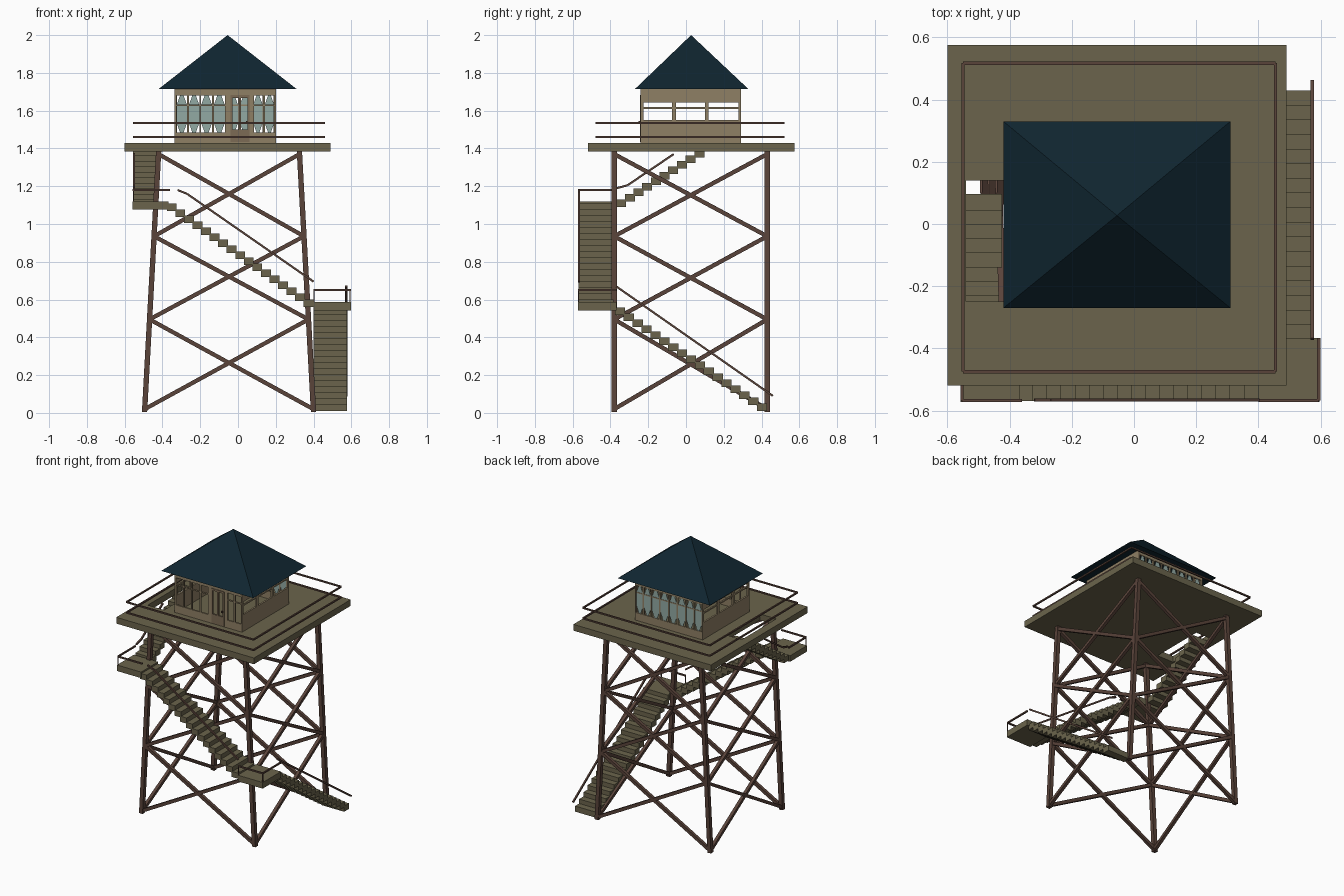
import bpy, bmesh
from mathutils import Vector, Matrix

if "Cube" in bpy.data.objects:
    bpy.data.objects.remove(bpy.data.objects["Cube"])


def material(name, rgb):
    m = bpy.data.materials.new(name)
    m.diffuse_color = (*rgb, 1)
    m.use_nodes = True
    m.node_tree.nodes["Principled BSDF"].inputs["Base Color"].default_value = m.diffuse_color
    return m


WOOD = material("dark brown wood", (0.100, 0.056, 0.042))
PLANK = material("olive planks", (0.145, 0.127, 0.072))
WALL = material("tan wall", (0.275, 0.215, 0.130))
DOOR = material("brown door", (0.200, 0.145, 0.090))
ROOF = material("navy roof", (0.005, 0.019, 0.030))
GLASS = material("pale glass", (0.290, 0.400, 0.370))


def finish(name, bm, mat):
    bmesh.ops.recalc_face_normals(bm, faces=bm.faces)
    me = bpy.data.meshes.new(name)
    bm.to_mesh(me)
    bm.free()
    me.materials.append(mat)
    ob = bpy.data.objects.new(name, me)
    bpy.context.collection.objects.link(ob)
    return ob


def add_box(bm, x0, x1, y0, y1, z0, z1):
    mat = Matrix.Translation(((x0 + x1) / 2, (y0 + y1) / 2, (z0 + z1) / 2))
    bmesh.ops.create_cube(bm, size=1, matrix=mat @ Matrix.Diagonal((x1 - x0, y1 - y0, z1 - z0, 1)))


def boxes(name, mat, items):
    bm = bmesh.new()
    for b in items:
        add_box(bm, *b)
    return finish(name, bm, mat)


def beams(name, mat, pairs, size):
    """Square beams between pairs of points."""
    bm = bmesh.new()
    for a, b in pairs:
        a, b = Vector(a), Vector(b)
        d = b - a
        rot = d.to_track_quat('Z', 'Y' if abs(d.z) > 0.01 else 'X').to_matrix().to_4x4()
        bmesh.ops.create_cube(bm, size=1, matrix=Matrix.Translation((a + b) / 2) @ rot
                              @ Matrix.Diagonal((size, size, d.length, 1)))
    return finish(name, bm, mat)


def chain(*pts):
    return list(zip(pts, pts[1:]))


# Tower legs lean inward along x only
YF, YB = -0.38, 0.43


def leg_x(side, z):
    t = z / 1.385
    return -0.495 + 0.075 * t if side < 0 else 0.40 - 0.075 * t


def leg_pt(side, y, z):
    return (leg_x(side, z), y, z)


beams("tower_legs", WOOD, [(leg_pt(s, y, 0.005), leg_pt(s, y, 1.39))
                           for s in (-1, 1) for y in (YF, YB)], 0.028)

# Three tiers of crossed braces on all four sides
corners = [(-1, YF), (1, YF), (1, YB), (-1, YB)]
levels = [0.02, 0.495, 0.935, 1.37]
braces = []
for z0, z1 in zip(levels, levels[1:]):
    for i in range(4):
        a, b = corners[i], corners[(i + 1) % 4]
        braces += [(leg_pt(*a, z0), leg_pt(*b, z1)), (leg_pt(*b, z0), leg_pt(*a, z1))]
beams("cross_braces", WOOD, braces, 0.022)


# Deck with a stair opening
def rect(x0, x1, y0, y1, z):
    return [(x0, y0, z), (x1, y0, z), (x1, y1, z), (x0, y1, z)]


bm = bmesh.new()
ring = [[bm.verts.new(p) for p in rect(*r, z)]
        for z in (1.385, 1.43) for r in ((-0.6, 0.49, -0.52, 0.575), (-0.54, -0.41, -0.25, 0.14))]
for i in range(4):
    j = (i + 1) % 4
    for p, q in ((0, 1), (2, 3), (0, 2), (1, 3)):
        bm.faces.new((ring[p][i], ring[p][j], ring[q][j], ring[q][i]))
finish("deck", bm, PLANK)

# Deck rails: two floating loops
rails = []
for z in (1.46, 1.535):
    loop = rect(-0.55, 0.455, -0.475, 0.517, z)
    rails += chain(*loop, loop[0])
beams("deck_rails", WOOD, rails, 0.01)


# Stair flights made of overlapping step blocks
def flight(name, axis, start, end, z0, z1, n, w0, w1):
    run, rise = (end - start) / n, (z1 - z0) / n
    items = []
    for i in range(n):
        a, b = sorted((start + run * i, start + run * (i + 1.15)))
        z = z0 + rise * i
        span = (w0, w1, a, b) if axis == 'y' else (a, b, w0, w1)
        items.append((*span, z, z + 0.04))
    boxes(name, PLANK, items)


flight("lower_stairs", 'y', 0.43, -0.37, 0.01, 0.55, 17, 0.40, 0.578)
flight("middle_stairs", 'x', 0.40, -0.37, 0.56, 1.10, 17, -0.57, -0.385)
flight("upper_stairs", 'y', -0.37, 0.09, 1.09, 1.38, 10, -0.555, -0.425)
boxes("landings", PLANK, [(0.40, 0.597, -0.573, -0.367, 0.543, 0.587),
                          (-0.558, -0.367, -0.573, -0.38, 1.077, 1.12)])

# Stair handrails
beams("stair_rails", WOOD,
      chain((0.573, -0.37, 0.67), (0.573, 0.46, 0.09))
      + chain((-0.32, -0.566, 1.18), (-0.27, -0.566, 1.16), (0.40, -0.566, 0.695))
      + chain((-0.55, -0.365, 1.19), (-0.55, -0.31, 1.205), (-0.55, -0.065, 1.37)), 0.011)
beams("landing_rails", WOOD,
      chain((0.40, -0.568, 0.65), (0.594, -0.568, 0.65), (0.594, -0.367, 0.65))
      + chain((-0.36, -0.568, 1.18), (-0.553, -0.568, 1.18), (-0.553, -0.37, 1.18)), 0.01)
beams("landing_rail_posts", WOOD,
      [((x, y, z), (x, y, z + 0.065)) for x, y, z in
       ((0.402, -0.568, 0.585), (0.594, -0.568, 0.585), (-0.553, -0.568, 1.115))], 0.005)

# Cabin walls pierced by window openings
CX0, CX1, CY0, CY1 = -0.335, 0.20, -0.24, 0.29
ZB, ZT, T = 1.43, 1.716, 0.012


def wall(name, axis, pos, openings, sill, head):
    lo, hi = (CX0, CX1) if axis == 'x' else (CY0 + T, CY1 - T)

    def span(a, b, z0, z1):
        return (a, b, pos, pos + T, z0, z1) if axis == 'x' else (pos, pos + T, a, b, z0, z1)
    items = [span(lo, hi, ZB, sill), span(lo, hi, head, ZT)]
    edges = [lo] + [e for o in openings for e in o] + [hi]
    items += [span(a, b, sill, head) for a, b in zip(edges[::2], edges[1::2])]
    boxes(name, WALL, items)


front_windows = [(-0.325, -0.205), (-0.195, -0.07), (0.085, 0.192)]
door_span = (-0.04, 0.06)
back_windows = [(-0.325, -0.205), (-0.195, -0.07), (-0.06, 0.07), (0.08, 0.192)]
side_windows = [(-0.225, -0.075), (-0.052, 0.10), (0.12, 0.277)]
wall("front_wall", 'x', CY0, sorted(front_windows + [door_span]), 1.485, 1.68)
wall("back_wall", 'x', CY1 - T, back_windows, 1.485, 1.68)
wall("left_wall", 'y', CX0, side_windows, 1.55, 1.642)
wall("right_wall", 'y', CX1 - T, side_windows, 1.55, 1.642)

# Window bars
bars = []
for wins, y in ((front_windows, CY0), (back_windows, CY1 - T)):
    for a, b in wins:
        m = (a + b) / 2
        bars += [(m - 0.005, m + 0.005, y + 0.001, y + T - 0.001, 1.484, 1.681),
                 (a, b, y + 0.002, y + T - 0.002, 1.625, 1.633)]
for x in (CX0, CX1 - T):
    for a, b in side_windows:
        bars.append((x + 0.001, x + T - 0.001, a, b, 1.61, 1.62))
boxes("window_bars", WALL, bars)

# Clipped-corner glass panes in the back windows
bm = bmesh.new()
for a, b in back_windows:
    m = (a + b) / 2
    for p, q in ((a, m - 0.005), (m + 0.005, b)):
        c, z0, z1 = 0.018, 1.485, 1.68
        outline = [(p + c, z0), (q - c, z0), (q, z0 + 0.05), (q, z1 - 0.05),
                   (q - c, z1), (p + c, z1), (p, z1 - 0.05), (p, z0 + 0.05)]
        face = bm.faces.new([bm.verts.new((x, CY1 - 0.008, z)) for x, z in outline])
        ext = bmesh.ops.extrude_face_region(bm, geom=[face])
        bmesh.ops.translate(bm, vec=(0, 0.004, 0),
                            verts=[v for v in ext["geom"] if isinstance(v, bmesh.types.BMVert)])
finish("back_glass", bm, GLASS)

# Door with two tall lights
y0, y1 = CY0 - 0.004, CY0 + 0.008
boxes("door", DOOR, [(-0.04, 0.06, y0, y1, 1.435, 1.50), (-0.04, 0.06, y0, y1, 1.668, 1.682),
                     (-0.04, -0.03, y0, y1, 1.50, 1.668), (0.05, 0.06, y0, y1, 1.50, 1.668),
                     (0.005, 0.017, y0, y1, 1.50, 1.668)])
boxes("door_handle", WOOD, [(0.043, 0.051, y0 - 0.008, y0, 1.53, 1.545)])

# Pyramid roof
bm = bmesh.new()
base = [bm.verts.new(p) for p in rect(-0.42, 0.31, -0.27, 0.33, 1.715)]
apex = bm.verts.new((-0.055, 0.027, 2.0))
bm.faces.new(base)
for i in range(4):
    bm.faces.new((base[i], base[(i + 1) % 4], apex))
finish("roof", bm, ROOF)
